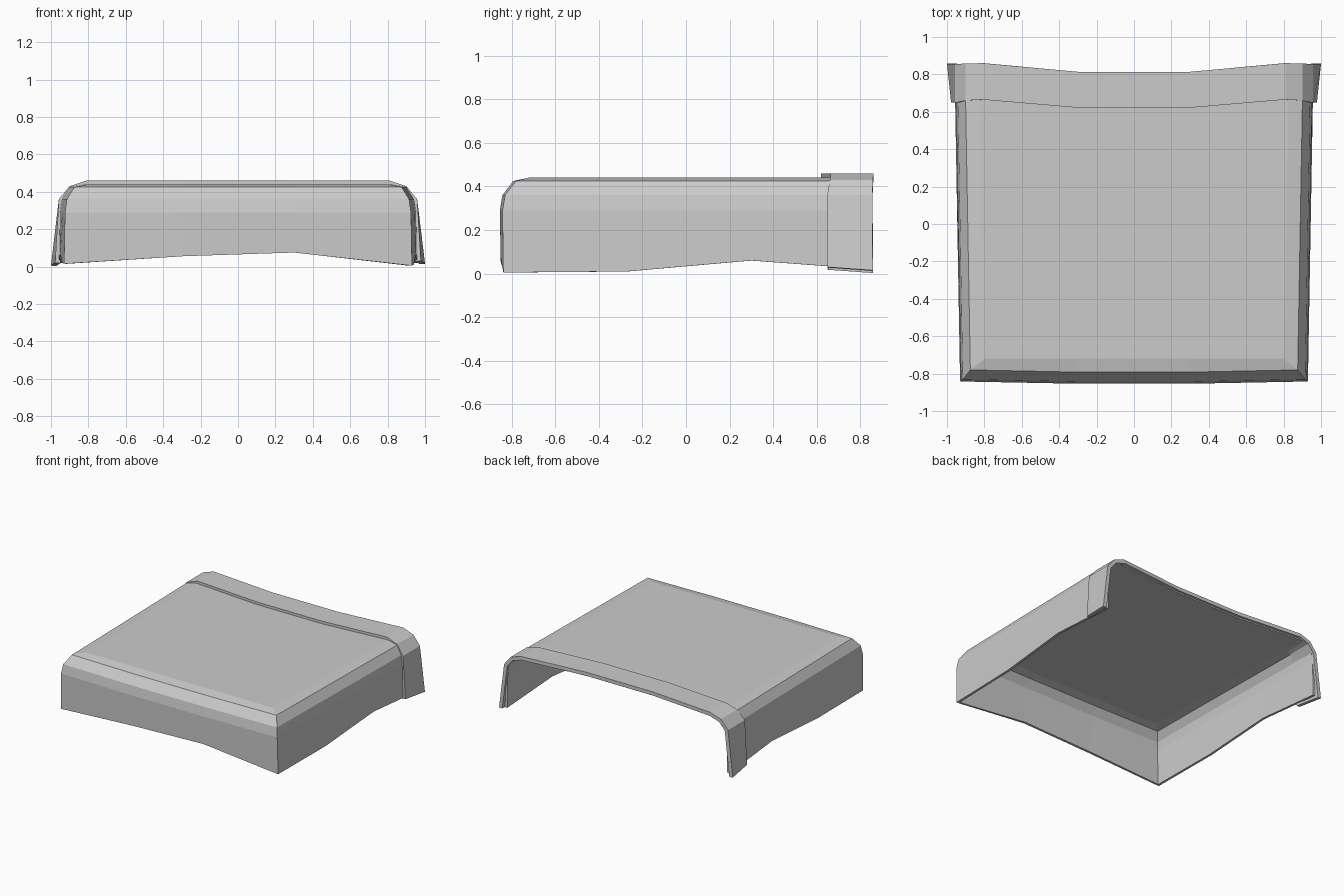
import bpy
import bmesh

cube = bpy.data.objects.get("Cube")
if cube:
    bpy.data.objects.remove(cube, do_unlink=True)

fabric = bpy.data.materials.new("grey_fabric")
fabric.use_nodes = True
GREY = (0.6, 0.6, 0.6, 1.0)
fabric.diffuse_color = GREY
fabric.node_tree.nodes["Principled BSDF"].inputs["Base Color"].default_value = GREY


def loft(name, rows, thickness, cap=False):
    """Skin rows of points, optionally cap the first row, then thicken inward."""
    bm = bmesh.new()
    grid = [[bm.verts.new(p) for p in row] for row in rows]
    for a, b in zip(grid, grid[1:]):
        for i in range(len(a) - 1):
            bm.faces.new((a[i], a[i + 1], b[i + 1], b[i]))
    if cap:
        bm.faces.new(cap(bm, grid[0]))
    bmesh.ops.recalc_face_normals(bm, faces=bm.faces)
    # Make sure the upper surface points up
    top = max(bm.faces, key=lambda f: f.calc_center_median().z)
    if top.normal.z < 0:
        bmesh.ops.reverse_faces(bm, faces=bm.faces)
    mesh = bpy.data.meshes.new(name)
    bm.to_mesh(mesh)
    bm.free()
    mesh.materials.append(fabric)
    obj = bpy.data.objects.new(name, mesh)
    bpy.context.collection.objects.link(obj)
    mod = obj.modifiers.new("thickness", "SOLIDIFY")
    mod.thickness = thickness
    mod.offset = -1
    mod.use_even_offset = True
    return obj


# Blanket: rings from the flat top down to the wavy hem (half width, front y, z)
levels = [(0.80, -0.72, 0.44), (0.875, -0.78, 0.425),
          (0.915, -0.83, 0.36), (0.925, -0.842, 0.29), (0.93, -0.838, None)]
side_y = [0.84, 0.3, -0.27]
hem_left = [0.02, 0.06, 0.01]
hem_right = [0.02, 0.065, 0.02]
hem_front = [0.005, 0.075, 0.055, 0.015]


def ring(half, front, z):
    flare = lambda y: half + 0.03 * (y - front) / 1.7
    hem = hem_left + hem_front + hem_right[::-1]
    bow = 0.0 if z == 0.44 else 0.012
    path = [(flare(y), y) for y in side_y]
    path += [(half, front), (0.3, front - bow), (-0.3, front - bow), (-half, front)]
    path += [(-flare(y), y) for y in reversed(side_y)]
    return [(x, y, hem[i] if z is None else z) for i, (x, y) in enumerate(path)]


def dipped_top(bm, row):
    """Top outline, closed along the sagging back edge."""
    return row + [bm.verts.new((x, 0.795, 0.44)) for x in (-0.28, 0.28)]


loft("blanket", [ring(*lv) for lv in levels], 0.018, dipped_top)

# Folded band: (x, z, front y, back y) from the centre out to the side hem
half_band = [(0.28, 0.46, 0.62, 0.812), (0.81, 0.46, 0.665, 0.86),
             (0.90, 0.43, 0.66, 0.858), (0.958, 0.36, 0.648, 0.855)]
left_end = [(0.978, 0.03, 0.65), (1.0, 0.015, 0.857)]
outer = [(-x, z, f, b) for x, z, f, b in reversed(half_band)] + half_band
front_edge = [(x, f, z) for x, z, f, b in outer]
back_edge = [(x, b, z) for x, z, f, b in outer]
for edge, (x, z, y) in zip((front_edge, back_edge), left_end):
    edge.insert(0, (-x, y, z - 0.01))
    edge.append((x, y, z))
loft("folded_band", [front_edge, back_edge], 0.028)
